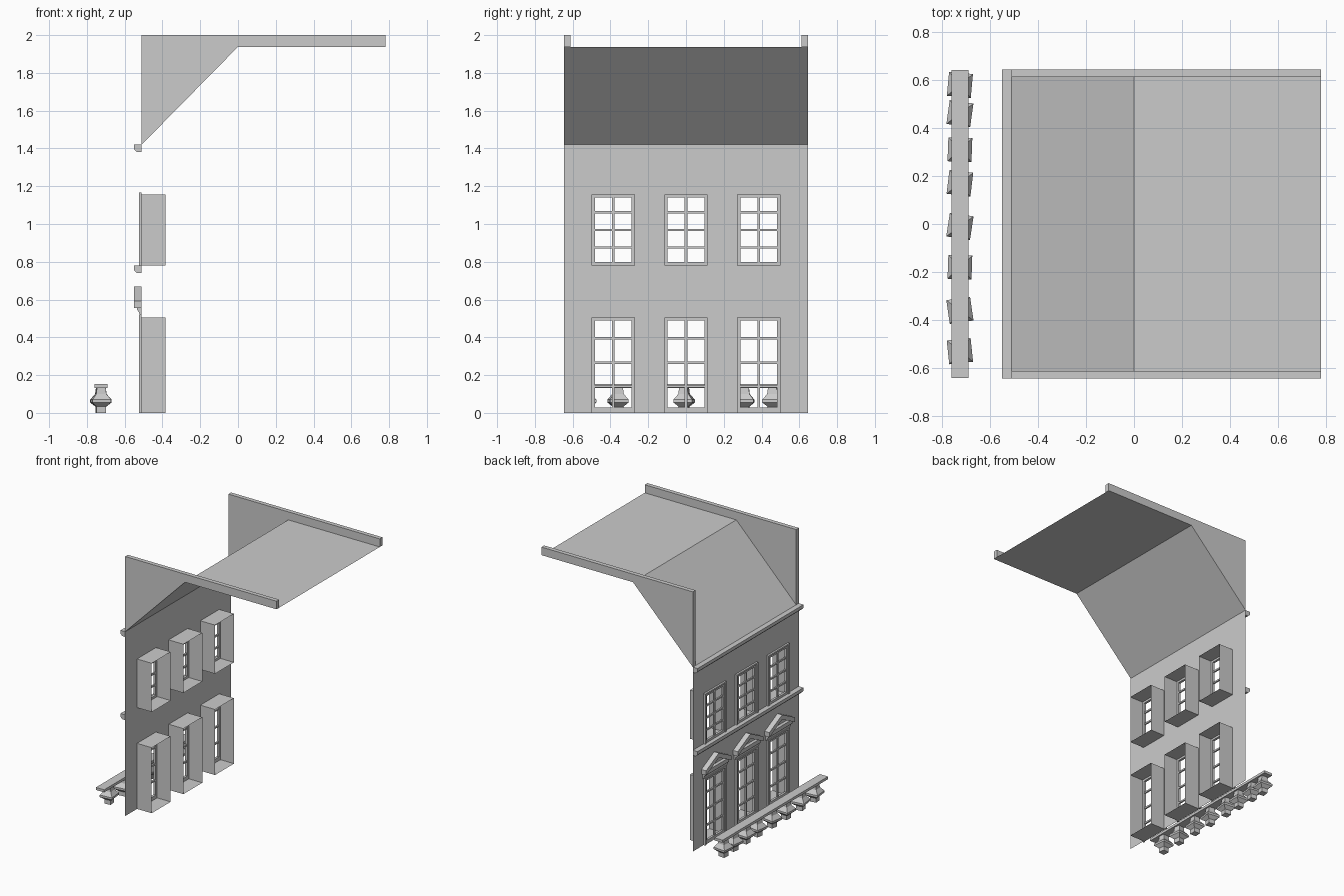
import bpy, bmesh, math, random
from mathutils import Matrix, Vector

if "Cube" in bpy.data.objects:
    bpy.data.objects.remove(bpy.data.objects["Cube"])

random.seed(4)
W = 0.645          # half width of the house
FX = -0.51         # facade plane
BAYS = (-0.385, 0.0, 0.385)
STOREYS = ((0.0, 0.505), (0.78, 1.155))
HW = 0.115         # half width of window opening


def finish(name, bm, weld=False):
    if weld:
        bmesh.ops.remove_doubles(bm, verts=bm.verts, dist=1e-5)
    me = bpy.data.meshes.new(name)
    bm.to_mesh(me)
    bm.free()
    ob = bpy.data.objects.new(name, me)
    bpy.context.collection.objects.link(ob)
    return ob


def quad(bm, *pts):
    return bm.faces.new([bm.verts.new(p) for p in pts])


def add_box(bm, x0, x1, y0, y1, z0, z1):
    m = Matrix.Translation(((x0 + x1) / 2, (y0 + y1) / 2, (z0 + z1) / 2))
    m = m @ Matrix.Diagonal((x1 - x0, y1 - y0, z1 - z0, 1))
    bmesh.ops.create_cube(bm, size=1, matrix=m)


def add_prism(bm, pts, vec):
    """Extrude a closed polygon along vec."""
    f = bm.faces.new([bm.verts.new(p) for p in pts])
    r = bmesh.ops.extrude_face_region(bm, geom=[f], use_keep_orig=True)
    vs = [g for g in r["geom"] if isinstance(g, bmesh.types.BMVert)]
    bmesh.ops.translate(bm, verts=vs, vec=Vector(vec))
    bmesh.ops.recalc_face_normals(bm, faces=bm.faces)


# facade sheet with six openings
bm = bmesh.new()
ys = [-W] + [b + s * HW for b in BAYS for s in (-1, 1)] + [W]
zs = [0, 0.505, 0.78, 1.155, 1.42]
for i in range(len(ys) - 1):
    for j in range(len(zs) - 1):
        if i % 2 == 1 and j % 2 == 0 and j < 4:
            continue
        quad(bm, (FX, ys[i + 1], zs[j]), (FX, ys[i], zs[j]),
             (FX, ys[i], zs[j + 1]), (FX, ys[i + 1], zs[j + 1]))
# the topmost strip is index 3, so all openings fall on rows 0 and 2
finish("facade", bm, True)

for s, (z0, z1) in enumerate(STOREYS):
    level = ("lower", "upper")[s]
    for k, y in enumerate(BAYS):
        a, b = y - HW, y + HW
        # deep open-backed reveal
        bm = bmesh.new()
        ring = [(a, z0), (b, z0), (b, z1), (a, z1)]
        for i in range(4):
            p, q = ring[i], ring[(i + 1) % 4]
            quad(bm, (FX, *p), (FX, *q), (-0.385, *q), (-0.385, *p))
        finish(f"{level}_reveal_{k}", bm, True)

        # sash frame and glazing bars
        bm = bmesh.new()
        bot = z0 + (0.028 if s == 0 else 0.018)
        add_box(bm, -0.518, -0.5, a, b, z0, bot)
        add_box(bm, -0.518, -0.5, a, b, z1 - 0.016, z1)
        for e in (a, b - 0.018):
            add_box(bm, -0.518, -0.5, e, e + 0.018, bot, z1 - 0.016)
        add_box(bm, -0.515, -0.503, y - 0.007, y + 0.007, bot, z1 - 0.016)
        rows = (0.14, 0.265, 0.395) if s == 0 else (0.875, 0.968, 1.062)
        for z in rows:
            add_box(bm, -0.515, -0.503, a, b, z - 0.006, z + 0.006)
        finish(f"{level}_sash_{k}", bm)

        # outer surround
        bm = bmesh.new()
        t = 0.015
        for e in (a - t, b):
            add_box(bm, -0.525, FX, e, e + t, z0, z1)
        add_box(bm, -0.525, FX, a - t, b + t, z1, z1 + 0.012)
        finish(f"{level}_surround_{k}", bm)

# gabled hoods over the lower windows
for k, y in enumerate(BAYS):
    bm = bmesh.new()
    for s in (-1, 1):
        pts = [(-0.55, y, 0.67), (-0.55, y + s * 0.155, 0.592),
               (-0.55, y + s * 0.155, 0.556), (-0.55, y, 0.634)]
        add_prism(bm, pts, (0.04, 0, 0))
    prof = [(FX, 0.575), (-0.535, 0.575), (-0.535, 0.545),
            (-0.525, 0.535), (-0.52, 0.517), (FX, 0.517)]
    add_prism(bm, [(x, y - 0.145, z) for x, z in prof], (0, 0.29, 0))
    finish(f"window_hood_{k}", bm)

# string course and eaves cornice
for name, top in (("string_course", 0.78), ("eaves_cornice", 1.42)):
    bm = bmesh.new()
    prof = [(FX, top), (-0.55, top), (-0.55, top - 0.025),
            (-0.535, top - 0.04), (FX, top - 0.04)]
    add_prism(bm, [(x, -W, z) for x, z in prof], (0, 2 * W, 0))
    finish(name, bm)

# roof sheet: front slope and flat top
bm = bmesh.new()
line = [(FX, 1.42), (0, 1.938), (0.78, 1.938)]
for p, q in zip(line, line[1:]):
    quad(bm, (p[0], -0.612, p[1]), (q[0], -0.612, q[1]),
         (q[0], 0.612, q[1]), (p[0], 0.612, p[1]))
finish("roof", bm, True)

# party wall parapets
for name, y in (("right_parapet", -W), ("left_parapet", 0.612)):
    bm = bmesh.new()
    prof = line + [(0.78, 2.0), (FX, 2.0)]
    add_prism(bm, [(x, y, z) for x, z in prof], (0, 0.033, 0))
    finish(name, bm)

# balustrade: rail and square balusters, each slightly turned
bm = bmesh.new()
add_box(bm, -0.761, -0.691, -W + 0.003, W - 0.003, 0.133, 0.153)
finish("balustrade_rail", bm)
profile = [(0.025, 0), (0.025, 0.033), (0.05, 0.055), (0.05, 0.07),
           (0.027, 0.1), (0.023, 0.133)]
for k, y in enumerate((0.58, 0.46, 0.31, 0.17, -0.01, -0.18, -0.36, -0.53)):
    bm = bmesh.new()
    rings = []
    turn = math.radians(45 + random.uniform(-10, 10))
    for r, z in profile:
        rings.append([bm.verts.new((
            -0.726 + r * math.sqrt(2) * math.cos(turn + i * math.pi / 2),
            y + r * math.sqrt(2) * math.sin(turn + i * math.pi / 2), z))
            for i in range(4)])
    for lo, hi in zip(rings, rings[1:]):
        for i in range(4):
            j = (i + 1) % 4
            bm.faces.new((lo[i], lo[j], hi[j], hi[i]))
    bm.faces.new(rings[0][::-1])
    bm.faces.new(rings[-1])
    finish(f"baluster_{k}", bm)
